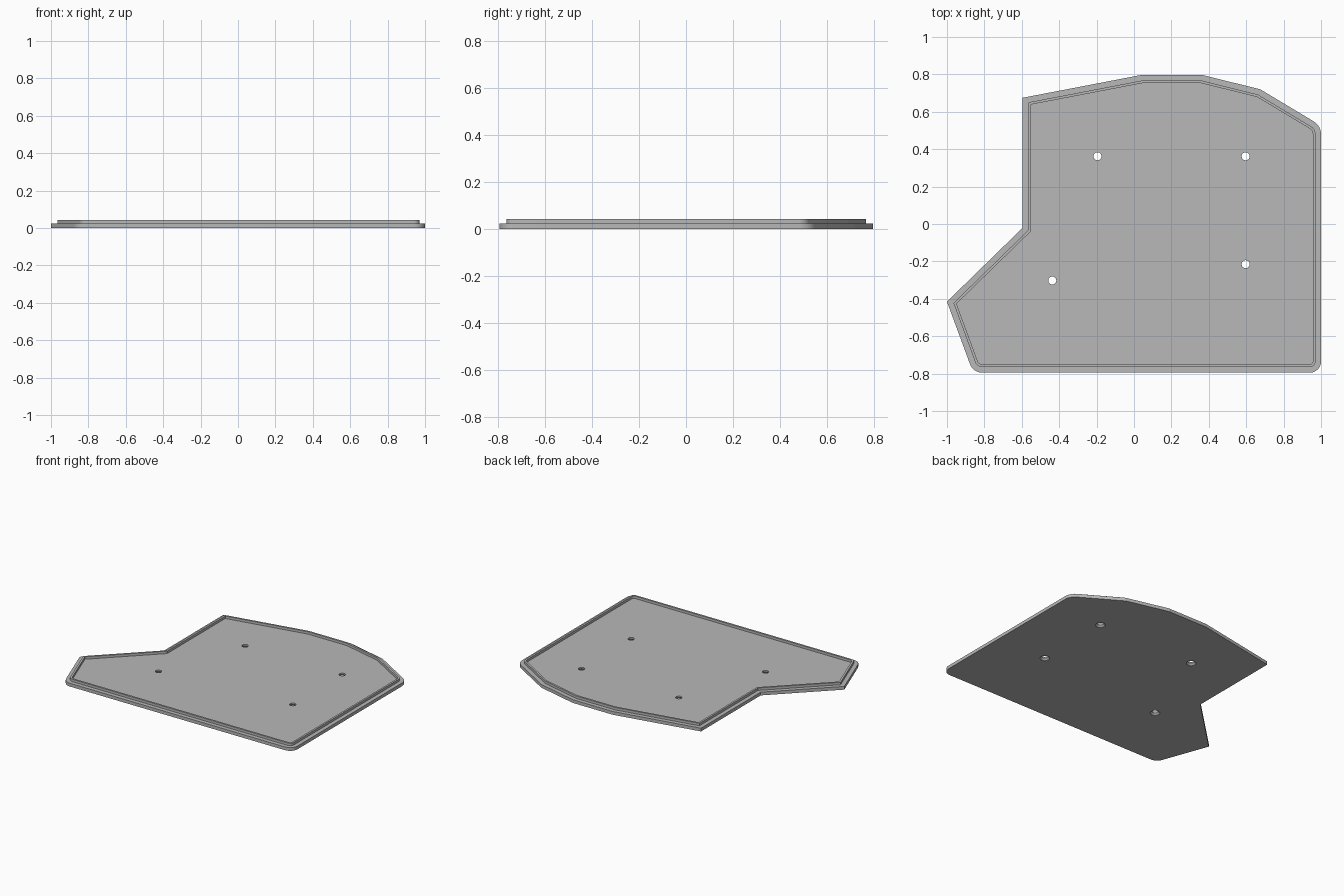
import bpy, bmesh, math
from mathutils import Vector

cube = bpy.data.objects.get("Cube")
if cube:
    bpy.data.objects.remove(cube, do_unlink=True)

grey = bpy.data.materials.new("plain grey")
grey.use_nodes = True
grey.diffuse_color = (0.48, 0.48, 0.48, 1)
grey.node_tree.nodes["Principled BSDF"].inputs["Base Color"].default_value = grey.diffuse_color

# Plate outline, counter-clockwise: x, y, corner radius
OUTLINE = [(-0.86, -0.795, 0.07), (1, -0.795, 0.06), (1, 0.525, 0.08),
           (0.675, 0.72, 0), (0.365, 0.797, 0), (0.04, 0.797, 0),
           (-0.595, 0.675, 0), (-0.595, -0.02, 0), (-1, -0.415, 0)]
HOLES = [(-0.195, 0.362), (0.597, 0.362), (0.597, -0.215), (-0.437, -0.302)]
STEP, TOP = 0.024, 0.042


def outline(inset, steps=8):
    """Outline moved inward by inset, with its rounded corners as arcs."""
    pts = [Vector(p[:2]) for p in OUTLINE]
    ring = []
    for i, p in enumerate(pts):
        a = (p - pts[i - 1]).normalized()
        b = (pts[(i + 1) % len(pts)] - p).normalized()
        na, nb = Vector((-a.y, a.x)), Vector((-b.y, b.x))
        miter = (na + nb) / (1 + na.dot(nb))
        radius = max(OUTLINE[i][2] - inset, 0)
        if radius == 0:
            ring.append(p + miter * inset)
            continue
        centre = p + miter * (inset + radius)
        start = math.atan2(-na.y, -na.x)
        turn = math.acos(na.dot(nb))
        for k in range(steps + 1):
            t = start + turn * k / steps
            ring.append(centre + radius * Vector((math.cos(t), math.sin(t))))
    return ring


def circle(centre, radius, n=24):
    return [Vector(centre) + radius * Vector((math.cos(math.tau * k / n), math.sin(math.tau * k / n)))
            for k in range(n)]


def loft(name, sections):
    """Solid through a stack of (ring, height) sections, capped at both ends."""
    bm = bmesh.new()
    rings = [[bm.verts.new((p.x, p.y, z)) for p in ring] for ring, z in sections]
    for low, high in zip(rings, rings[1:]):
        for i in range(len(low)):
            j = (i + 1) % len(low)
            bm.faces.new((low[i], low[j], high[j], high[i]))
    bm.faces.new(rings[0][::-1])
    bm.faces.new(rings[-1])
    mesh = bpy.data.meshes.new(name)
    bm.to_mesh(mesh)
    bm.free()
    mesh.materials.append(grey)
    obj = bpy.data.objects.new(name, mesh)
    bpy.context.collection.objects.link(obj)
    return obj


# Base plate with a thin raised lip set in from its edge
LIP_OUT, LIP_IN = 0.03, 0.044
plate = loft("base_plate", [(outline(0), 0), (outline(0), STEP),
                            (outline(LIP_OUT), STEP), (outline(LIP_OUT), TOP),
                            (outline(LIP_IN), TOP), (outline(LIP_IN), STEP)])
bpy.context.view_layer.objects.active = plate
plate.select_set(True)

# Screw holes, countersunk from below
for c in HOLES:
    cutter = loft("hole_cutter", [(circle(c, 0.033), -0.02), (circle(c, 0.033), 0.002),
                                  (circle(c, 0.0215), 0.014), (circle(c, 0.0215), 0.08)])
    cutter.hide_render = True
    mod = plate.modifiers.new("screw_hole", 'BOOLEAN')
    mod.operation = 'DIFFERENCE'
    mod.solver = 'EXACT'
    mod.object = cutter
    bpy.ops.object.modifier_apply(modifier=mod.name)
    bpy.data.objects.remove(cutter, do_unlink=True)

bpy.ops.object.shade_smooth_by_angle(angle=math.radians(12))
